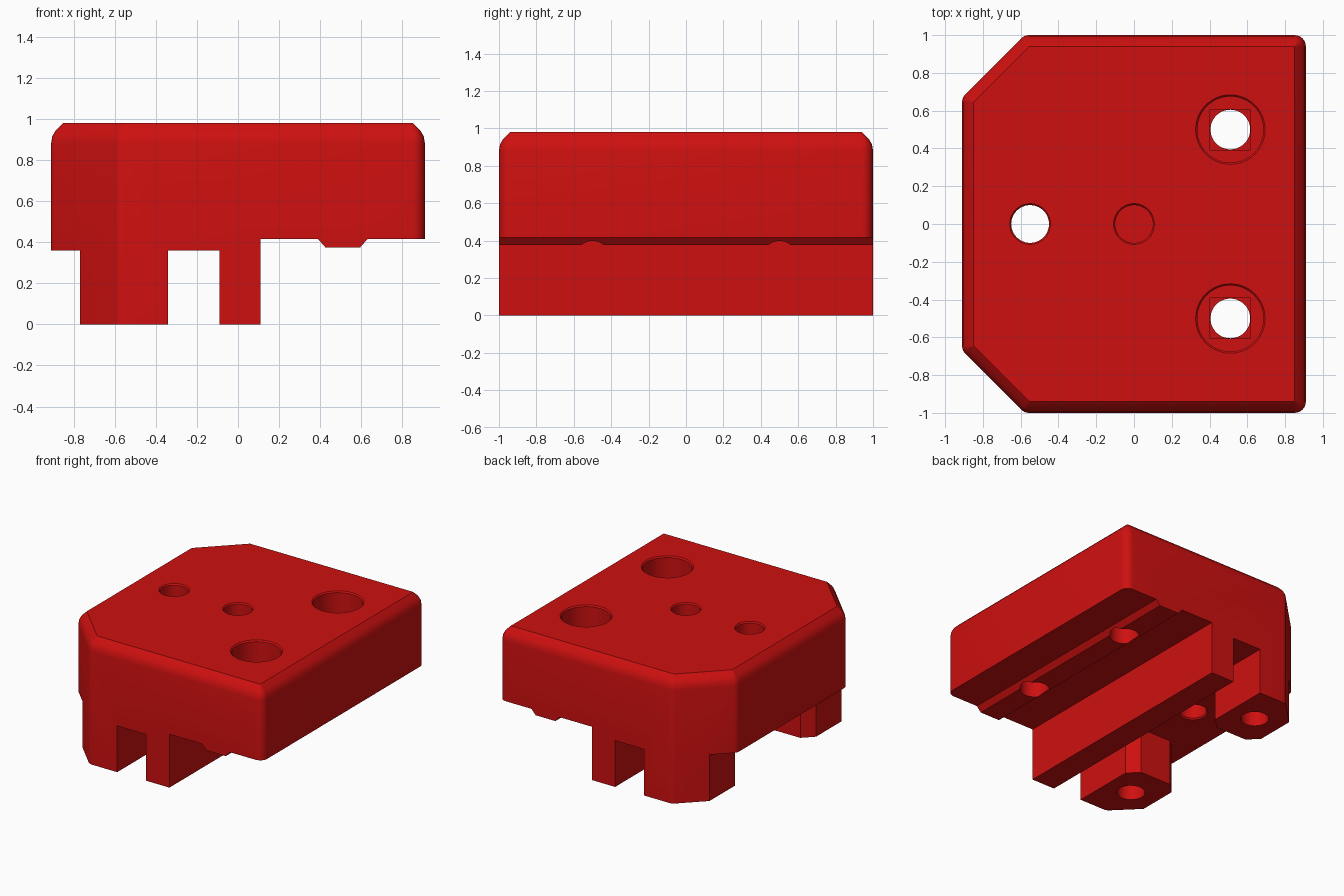
import bpy, bmesh, math
from mathutils import Vector

if "Cube" in bpy.data.objects:
    bpy.data.objects.remove(bpy.data.objects["Cube"])

red = bpy.data.materials.new("red plastic")
red.diffuse_color = (0.62, 0.005, 0.005, 1)
red.use_nodes = True
red.node_tree.nodes["Principled BSDF"].inputs["Base Color"].default_value = red.diffuse_color


def make_object(name, bm):
    bmesh.ops.remove_doubles(bm, verts=bm.verts, dist=1e-5)
    bmesh.ops.recalc_face_normals(bm, faces=bm.faces)
    mesh = bpy.data.meshes.new(name)
    bm.to_mesh(mesh)
    bm.free()
    obj = bpy.data.objects.new(name, mesh)
    bpy.context.collection.objects.link(obj)
    return obj


def loft(name, rows):
    """Skin equal-length rings of points and cap both ends."""
    bm = bmesh.new()
    rings = [[bm.verts.new(p) for p in row] for row in rows]
    n = len(rings[0])
    for a, b in zip(rings, rings[1:]):
        for i in range(n):
            j = (i + 1) % n
            bm.faces.new((a[i], a[j], b[j], b[i]))
    bm.faces.new(rings[0][::-1])
    bm.faces.new(rings[-1])
    return make_object(name, bm)


def prism_y(name, xz):
    return loft(name, [[(x, y, z) for x, z in xz] for y in (-1.2, 1.2)])


def prism_z(name, xy, z0, z1):
    return loft(name, [[(x, y, z) for x, y in xy] for z in (z0, z1)])


def lathe(name, x, y, profile, n=48):
    """Round cutter from (radius, z) pairs."""
    return loft(name, [[(x + r * math.cos(2 * math.pi * i / n),
                         y + r * math.sin(2 * math.pi * i / n), z)
                        for i in range(n)] for r, z in profile])


def rounded_outline(points, radius, inset, z, steps=6):
    """Counter-clockwise outline, inset, with corners rounded about fixed centres."""
    ring = []
    for i, p in enumerate(points):
        p = Vector(p)
        d0 = (p - Vector(points[i - 1])).normalized()
        d1 = (Vector(points[(i + 1) % len(points)]) - p).normalized()
        n0, n1 = Vector((d0.y, -d0.x)), Vector((d1.y, -d1.x))
        centre = p - (n0 + n1) * (radius / (1 + n0.dot(n1)))
        a0, turn = math.atan2(n0.y, n0.x), n0.angle(n1)
        for k in range(steps + 1):
            a = a0 + turn * k / steps
            ring.append((centre.x + (radius - inset) * math.cos(a),
                         centre.y + (radius - inset) * math.sin(a), z))
    return ring


def cut(target, cutter):
    mod = target.modifiers.new("cut", 'BOOLEAN')
    mod.operation, mod.solver, mod.object = 'DIFFERENCE', 'EXACT', cutter
    bpy.ops.object.select_all(action='DESELECT')
    bpy.context.view_layer.objects.active = target
    target.select_set(True)
    bpy.ops.object.modifier_apply(modifier=mod.name)
    bpy.data.objects.remove(cutter)


# Block with two clipped corners, rounded sides and a bevelled top rim
outline = [(0.91, -1), (0.91, 1), (-0.58, 1), (-0.91, 0.67), (-0.91, -0.67), (-0.58, -1)]
rim = [(0, 0), (0, 0.88), (0.006, 0.915), (0.022, 0.943), (0.0599, 0.98)]
block = loft("mounting_block", [rounded_outline(outline, 0.06, d, z) for d, z in rim])

# Underside: outer step, slot beside the rail, and the raised ridge under the screws
cut(block, prism_y("outer_step", [(-1.2, -1), (-0.77, -1), (-0.77, 0.36), (-1.2, 0.36)]))
cut(block, prism_y("rail_slot", [(-0.34, -1), (-0.09, -1), (-0.09, 0.36), (-0.34, 0.36)]))
cut(block, prism_y("ridge_relief", [(0.11, -1), (1.2, -1), (1.2, 0.415), (0.63, 0.415),
                                    (0.595, 0.375), (0.425, 0.375), (0.39, 0.415), (0.11, 0.415)]))

# Gap that leaves two legs with clipped inner corners
gap = [(-0.80, -0.53), (-0.69, -0.42), (-0.42, -0.42), (-0.31, -0.53)]
gap += [(x, -y) for x, y in reversed(gap)]
cut(block, prism_z("leg_gap", gap, -1, 0.36))

# Through hole, blind centre hole
cut(block, lathe("through_hole", -0.55, 0, [(0.11, 0.2), (0.11, 0.36), (0.1, 0.37),
                                            (0.1, 0.97), (0.108, 0.98), (0.108, 1.2)]))
cut(block, lathe("centre_hole", 0, 0, [(0.1, 0.42), (0.1, 0.97), (0.108, 0.98), (0.108, 1.2)]))

for side in (-1, 1):
    # Counterbored screw holes with a square step in the floor
    x, y = 0.51, 0.5 * side
    cut(block, lathe("screw_hole", x, y, [(0.105, 0.2), (0.105, 0.6), (0.175, 0.6),
                                          (0.175, 0.97), (0.184, 0.98), (0.184, 1.2)]))
    h = 0.107
    cut(block, prism_z("square_step", [(x - h, y - h), (x + h, y - h),
                                       (x + h, y + h), (x - h, y + h)], 0.58, 0.7))
    # Blind holes in the leg bottoms
    cut(block, lathe("leg_hole", -0.55, 0.69 * side, [(0.1, -0.2), (0.1, 0.6)]))

block.data.materials.clear()
block.data.materials.append(red)
for poly in block.data.polygons:
    poly.material_index = 0
bpy.context.view_layer.objects.active = block
block.select_set(True)
bpy.ops.object.shade_smooth_by_angle(angle=math.radians(25))
